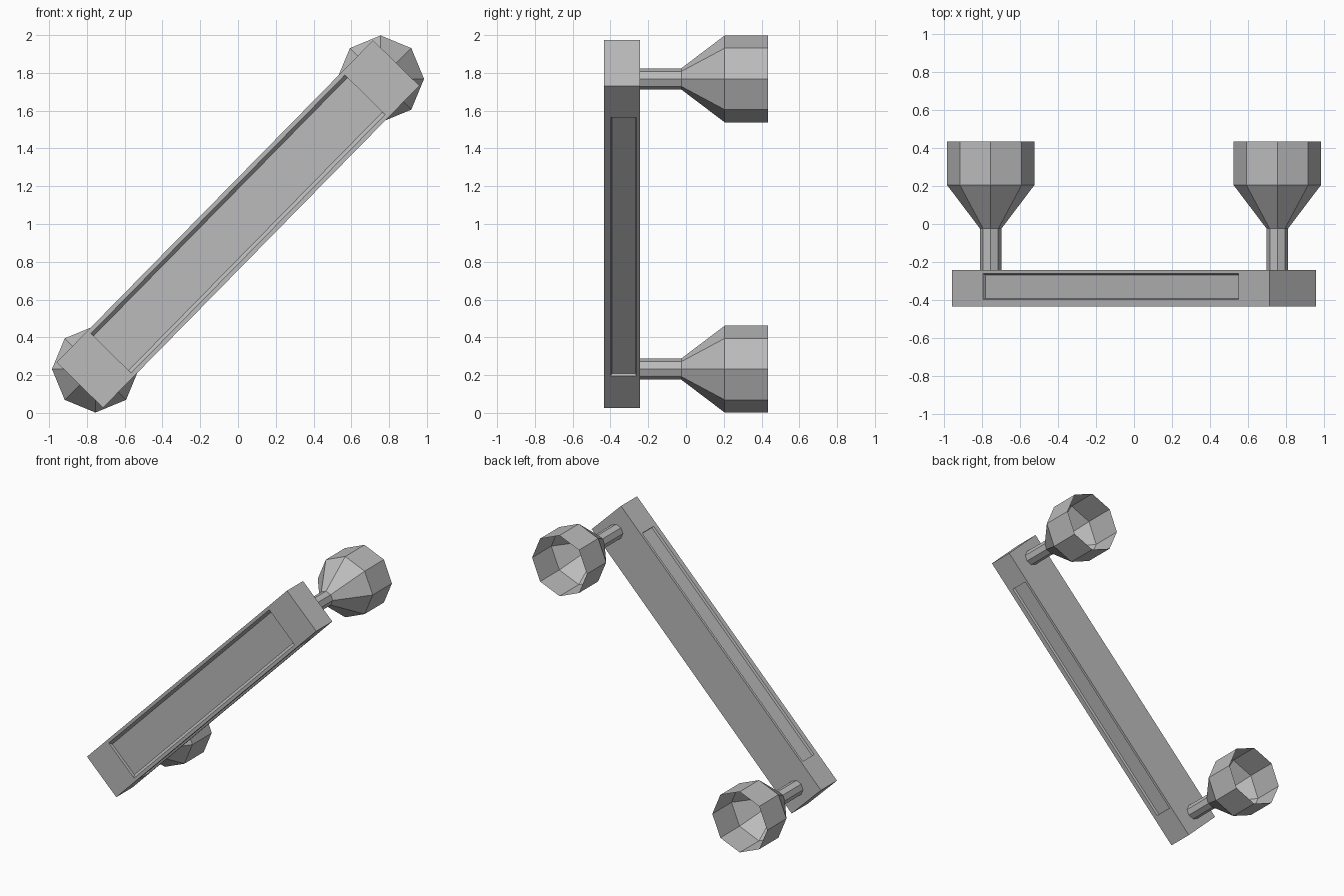
import bpy, bmesh, math
from mathutils import Matrix, Vector

cube = bpy.data.objects.get("Cube")
if cube:
    bpy.data.objects.remove(cube, do_unlink=True)

grey = bpy.data.materials.new("grey metal")
grey.use_nodes = True
colour = (0.5, 0.5, 0.5, 1)
grey.diffuse_color = colour
grey.node_tree.nodes["Principled BSDF"].inputs["Base Color"].default_value = colour

REACH = 1.077          # distance from the middle to each mount
END, HALF = 0.118, 0.172   # half length and half width of an end block
FRONT, BACK = -0.435, -0.243
TILT = Matrix.Translation((0, 0, 1)) @ Matrix.Rotation(math.radians(-45.5), 4, 'Y')


def add_object(name, bm):
    mesh = bpy.data.meshes.new(name)
    bm.to_mesh(mesh)
    bm.free()
    mesh.materials.append(grey)
    obj = bpy.data.objects.new(name, mesh)
    bpy.context.scene.collection.objects.link(obj)
    return obj


# Grip bar: cross-section with shallow channels on the front and both sides
half_profile = [(HALF, BACK), (HALF, -0.262), (0.155, -0.268), (0.155, -0.393),
                (HALF, -0.398), (HALF, FRONT), (0.149, FRONT), (0.130, -0.412)]
profile = half_profile + [(-w, y) for w, y in reversed(half_profile)]
bm = bmesh.new()
length = REACH - END
section = bm.faces.new([bm.verts.new((-length, y, w)) for w, y in profile])
grown = bmesh.ops.extrude_face_region(bm, geom=[section])["geom"]
bmesh.ops.translate(bm, vec=(2 * length, 0, 0),
                    verts=[v for v in grown if isinstance(v, bmesh.types.BMVert)])
bmesh.ops.delete(bm, geom=[f for f in bm.faces if len(f.verts) > 4], context='FACES_ONLY')
bmesh.ops.recalc_face_normals(bm, faces=bm.faces)
bm.transform(TILT)
add_object("grip_bar", bm)


def end_block(name, side):
    bm = bmesh.new()
    bmesh.ops.create_cube(bm, size=1)
    bm.transform(TILT @ Matrix.Translation((side * REACH, (FRONT + BACK) / 2, 0))
                 @ Matrix.Diagonal((2 * END, BACK - FRONT, 2 * HALF, 1)))
    add_object(name, bm)


def mount(name, side):
    # Eight-sided post that flares into an open cup at the back
    centre = TILT @ Vector((side * REACH, 0, 0))
    bm = bmesh.new()
    rings = []
    for radius, y in [(0.056, BACK), (0.056, -0.025), (0.23, 0.205), (0.23, 0.435)]:
        angles = [i * math.tau / 8 for i in range(8)]
        rings.append([bm.verts.new(centre + Vector((radius * math.cos(a), y, radius * math.sin(a))))
                      for a in angles])
    for low, high in zip(rings, rings[1:]):
        for i in range(8):
            j = (i + 1) % 8
            bm.faces.new((low[i], high[i], high[j], low[j]))
    add_object(name, bm)


for label, side in (("upper", 1), ("lower", -1)):
    end_block(label + "_end_block", side)
    mount(label + "_mounting_cup", side)
